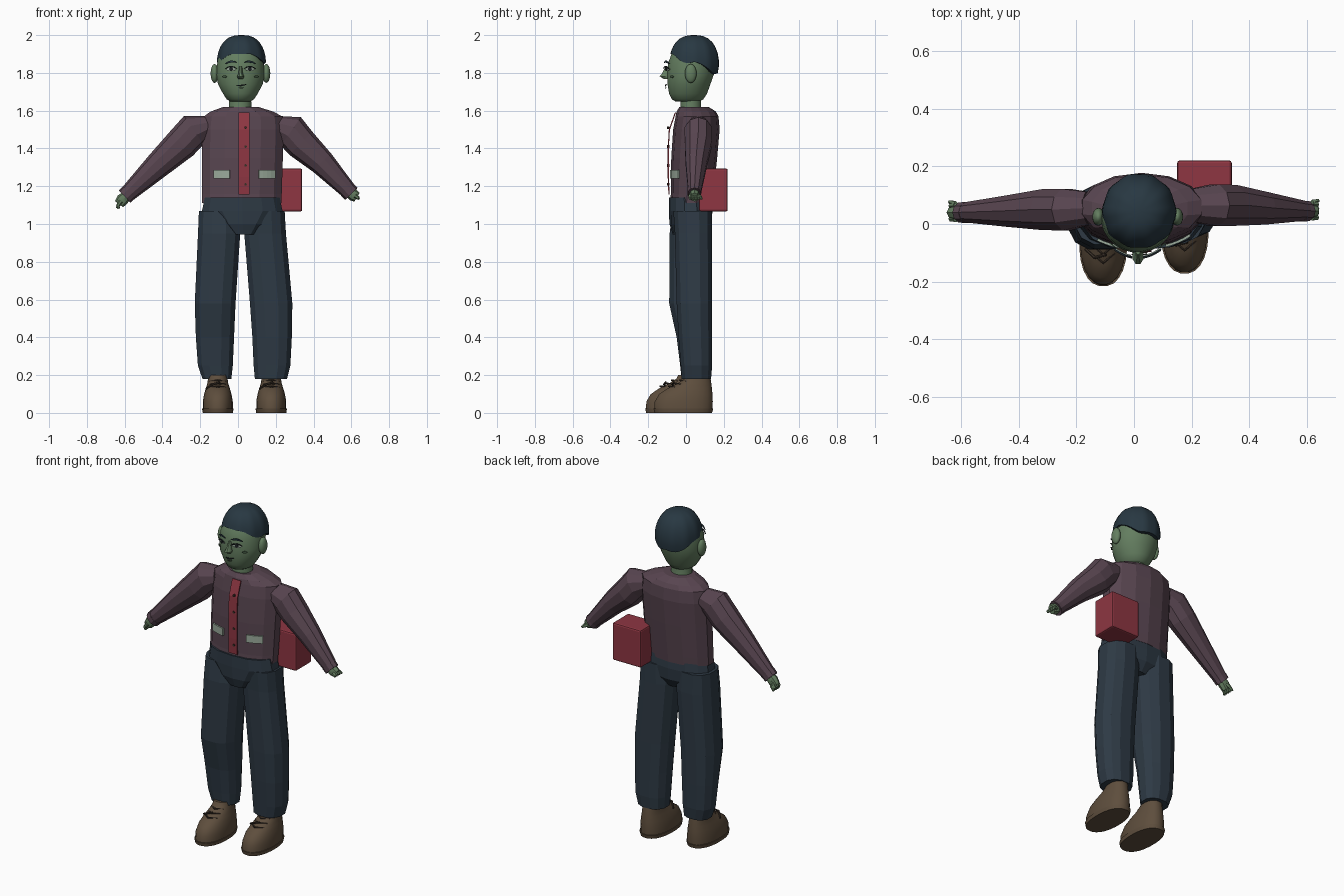
import bpy, bmesh
from math import sin, cos, pi, asin, sqrt
from mathutils import Vector

cube = bpy.data.objects.get("Cube")
if cube:
    bpy.data.objects.remove(cube, do_unlink=True)


def material(name, rgb):
    lin = [((c / 255 + 0.055) / 1.055) ** 2.4 for c in rgb] + [1]
    m = bpy.data.materials.new(name)
    m.use_nodes = True
    m.diffuse_color = lin
    m.node_tree.nodes["Principled BSDF"].inputs["Base Color"].default_value = lin
    return m


SKIN = material("green skin", (100, 126, 96))
HAIR = material("dark hair", (40, 56, 66))
SHIRT = material("plum shirt", (88, 69, 80))
TROUSERS = material("navy trousers", (46, 58, 69))
RED = material("red", (142, 54, 66))
SHOE = material("brown leather", (94, 78, 61))
POCKET = material("pale grey green", (154, 170, 155))
DARK = material("dark feature", (30, 36, 38))
LACE = material("dark lace", (58, 48, 40))
MARK = material("dark green", (66, 88, 66))


def build(name, verts, faces, mat, smooth=None):
    bm = bmesh.new()
    vs = [bm.verts.new(v) for v in verts]
    for f in faces:
        bm.faces.new([vs[i] for i in f])
    bmesh.ops.recalc_face_normals(bm, faces=bm.faces)
    me = bpy.data.meshes.new(name)
    bm.to_mesh(me)
    bm.free()
    ob = bpy.data.objects.new(name, me)
    bpy.context.collection.objects.link(ob)
    me.materials.append(mat)
    if smooth:
        bpy.ops.object.select_all(action="DESELECT")
        ob.select_set(True)
        bpy.context.view_layer.objects.active = ob
        bpy.ops.object.shade_smooth_by_angle(angle=smooth)
    return ob


def skin_rings(name, rings, mat, smooth=None):
    """Join equal rings of points into a capped solid."""
    n = len(rings[0])
    verts = [p for r in rings for p in r]
    faces = [(k * n + i, k * n + (i + 1) % n, (k + 1) * n + (i + 1) % n, (k + 1) * n + i)
             for k in range(len(rings) - 1) for i in range(n)]
    faces += [tuple(range(n)), tuple(range(len(verts) - n, len(verts)))]
    return build(name, verts, faces, mat, smooth)


def loft(name, levels, mat, sides=14, power=2, smooth=None):
    """Stack level rings given as (z, x0, x1, y0, y1)."""
    def bend(t):
        return (1 if t > 0 else -1) * abs(t) ** (2 / power)
    rings = []
    for z, x0, x1, y0, y1 in levels:
        angles = [2 * pi * (i + 0.5) / sides for i in range(sides)]
        rings.append([((x0 + x1) / 2 + (x1 - x0) / 2 * bend(cos(a)),
                       (y0 + y1) / 2 + (y1 - y0) / 2 * bend(sin(a)), z) for a in angles])
    return skin_rings(name, rings, mat, smooth)


def tube(name, path, mat, sides=10, smooth=None):
    """Sweep a section along (x, y, z, radius, y radius)."""
    pts = [Vector(p[:3]) for p in path]
    rings = []
    for i, p in enumerate(path):
        d = (pts[min(i + 1, len(pts) - 1)] - pts[max(i - 1, 0)]).normalized()
        u = d.cross(Vector((0, 1, 0)))
        u = u.normalized() if u.length > 0.1 else Vector((1, 0, 0))
        v = u.cross(d)
        rings.append([pts[i] + u * p[3] * cos(2 * pi * k / sides) + v * p[-1] * sin(2 * pi * k / sides)
                      for k in range(sides)])
    return skin_rings(name, rings, mat, smooth)


def ribbon(name, a, b, mat, thick=0.006):
    n = len(a)
    ob = build(name, a + b, [(i, i + 1, n + i + 1, n + i) for i in range(n - 1)], mat)
    mod = ob.modifiers.new("thickness", "SOLIDIFY")
    mod.thickness, mod.offset = thick, 0
    return ob


# Torso, hips and neck
loft("shirt", [(1.11, -.195, .235, -.085, .14), (1.16, -.195, .237, -.08, .145),
               (1.35, -.195, .243, -.078, .165), (1.5, -.195, .248, -.068, .178),
               (1.57, -.185, .24, -.055, .172), (1.595, -.15, .19, -.05, .158),
               (1.62, -.08, .11, -.035, .12)], SHIRT)
loft("trouser_hips", [(1.14, -.18, .225, -.09, .135), (1.07, -.195, .24, -.09, .14),
                      (1.0, -.12, .17, -.088, .135), (.945, -.045, .105, -.07, .1)],
     TROUSERS, 14, 2.4)
loft("neck", [(1.58, -.055, .075, -.035, .09), (1.62, -.05, .072, -.03, .08),
              (1.7, -.05, .07, -.03, .08)], SKIN, 16, smooth=0.6)

# Trouser legs
loft("right_trouser_leg", [(1.07, -.21, .005, -.075, .138), (.95, -.215, .015, -.09, .14),
                           (.58, -.232, -.01, -.092, .13), (.4, -.226, -.018, -.052, .125),
                           (.25, -.215, -.025, -.033, .12), (.18, -.19, -.033, -.025, .11)],
     TROUSERS, 12, 2.4)
loft("left_trouser_leg", [(1.07, .035, .25, -.07, .14), (.95, .03, .257, -.062, .14),
                          (.58, .06, .291, -.052, .141), (.4, .073, .288, -.042, .141),
                          (.25, .08, .28, -.03, .141), (.18, .087, .262, -.025, .135)],
     TROUSERS, 12, 2.4)

# Shoes with soles and laces
for side, cx, front in (("right", -.107, -.217), ("left", .176, -.173)):
    def level(z, w, f, b):
        return (z, cx - w, cx + w, front + f, front + b)
    loft(side + "_sole", [level(0, .08, .005, .312), level(.022, .084, 0, .318)],
         SHOE, 24, 2.3, 0.6)
    loft(side + "_shoe", [level(.022, .08, .004, .314), level(.06, .08, .006, .316),
                          level(.1, .073, .03, .314), level(.13, .064, .075, .311),
                          level(.155, .056, .125, .308), level(.18, .052, .165, .304),
                          level(.2, .05, .175, .3)], SHOE, 24, 2.2, 0.9)
    for k in range(3):
        z, y = .135 + k * .016, front + .085 + k * .03
        tube(f"{side}_lace_{k}", [(cx - .04, y + .03, z, .005), (cx, y - .004, z + .006, .005),
                                  (cx + .04, y + .03, z, .005)], LACE, 6)
    tube(side + "_lace_bow", [(cx - .062, front + .13, .128, .005), (cx - .03, front + .10, .15, .006),
                              (cx + .01, front + .11, .163, .005)], LACE, 6)

# Sleeves, cuffs and hands
arms = {
    "right": [(-.16, .055, 1.52, .055, .06), (-.235, .05, 1.495, .092, .076),
              (-.30, .05, 1.425, .088, .075), (-.425, .045, 1.31, .07, .058),
              (-.60, .04, 1.145, .042, .034)],
    "left": [(.2, .065, 1.52, .055, .06), (.28, .065, 1.49, .092, .076),
             (.335, .065, 1.425, .086, .075), (.445, .055, 1.325, .068, .06),
             (.60, .045, 1.16, .042, .034)]}
for side, path in arms.items():
    s = -1 if side == "right" else 1
    tube(side + "_sleeve", path, SHIRT)
    end, drop = Vector(path[-1][:3]), (.04 if s < 0 else .018)
    x, y, z = end
    tube(side + "_cuff", [(x - s * .022, y, z + .022, .046, .038), (x, y, z, .045, .037)], SHIRT)
    tube(side + "_palm", [(x - s * .01, y, z + .005, .027, .026), (x + s * .012, y, z - drop * .4, .033, .028),
                          (x + s * .03, y, z - drop, .027, .022)], SKIN, 8, 0.7)
    for k in range(4):
        fy = y - .022 + k * .015
        tube(f"{side}_finger_{k}", [(x + s * .02, fy, z - drop * .6, .012),
                                    (x + s * .036, fy, z - drop * 1.2, .010),
                                    (x + s * .032, fy, z - drop * 1.6, .007)], SKIN, 6)
    tube(side + "_thumb", [(x + s * .01, y + .015, z - .01, .011), (x + s * .026, y + .032, z - drop, .010),
                           (x + s * .042, y + .037, z - drop * 1.5, .006)], SKIN, 6)

# Shirt placket, buttons and pockets
line = [(1.59, -.056), (1.5, -.088), (1.4, -.094), (1.25, -.094), (1.155, -.09)]
ribbon("placket", [(.003, y, z) for z, y in line], [(.06, y, z) for z, y in line], RED)
for k in range(4):
    z = 1.51 - k * .1
    tube(f"button_{k}", [(.04, -.088, z, .007), (.04, -.1, z, .007)], LACE, 8)
for side, x0, x1 in (("right", -.127, -.043), ("left", .11, .195)):
    xs = [x0 + (x1 - x0) * k / 4 for k in range(5)]
    curve = [(x, .036 - .122 * sqrt(1 - ((x - .021) / .22) ** 2)) for x in xs]
    ribbon(side + "_pocket", [(x, y, 1.285) for x, y in curve],
           [(x, y, 1.24) for x, y in curve], POCKET, .009)

# Red satchel at the hip
bpy.ops.mesh.primitive_cube_add(size=1, location=(.245, .145, 1.18))
bag = bpy.context.object
bag.name = "satchel"
bag.scale = (.19, .152, .226)
bpy.ops.object.transform_apply(location=False, rotation=False, scale=True)
bag.data.materials.append(RED)
bevel = bag.modifiers.new("bevel", "BEVEL")
bevel.width, bevel.segments = .009, 2

# Head
loft("head", [(1.648, -.04, .065, -.055, .07), (1.66, -.06, .085, -.075, .092),
              (1.69, -.08, .105, -.09, .112), (1.74, -.107, .132, -.099, .13),
              (1.79, -.116, .142, -.1, .148), (1.85, -.111, .137, -.096, .156),
              (1.9, -.1, .13, -.078, .15), (1.95, -.065, .1, -.04, .11)],
     SKIN, 24, smooth=1.0)
for side, x in (("right", -.124), ("left", .15)):
    bpy.ops.mesh.primitive_uv_sphere_add(segments=16, ring_count=10, location=(x, .025, 1.797))
    ear = bpy.context.object
    ear.name = side + "_ear"
    ear.scale = (.021, .031, .05)
    ear.data.materials.append(SKIN)
    bpy.ops.object.shade_smooth()
loft("nose", [(1.835, .006, .022, -.108, -.08), (1.795, .001, .027, -.13, -.08),
              (1.782, -.006, .034, -.142, -.08), (1.768, 0, .028, -.12, -.08)], SKIN, 8, smooth=0.8)

# Hair cap with a swept hairline
seg, steps, rings = 40, 8, []
for k in range(-1, steps):
    ring = []
    for i in range(seg):
        a = 2 * pi * i / seg
        f = -sin(a)
        low = 1.858 + (.05 * f ** 3 if f > 0 else .065 * f) + .007 * sin(5 * a)
        e0 = asin((low - 1.85) / .15)
        e = e0 + (pi / 2 - e0) * max(k, 0) / steps
        r = cos(e) ** .75 * (1 + .018 * cos(10 * a)) * (.8 if k < 0 else 1)
        ring.append((.018 + .128 * r * cos(a), .043 + .133 * r * sin(a), 1.85 + .15 * sin(e)))
    rings.append(ring)
rings.append([(.018 + .01 * cos(2 * pi * i / seg), .043 + .01 * sin(2 * pi * i / seg), 2)
              for i in range(seg)])
skin_rings("hair", rings, HAIR, 0.8)


# Painted face features
def feature(name, cx, z, w, up, down, mat, lift=0.0, tilt=0.0):
    xs = [cx + w * (k / 4 - 1) for k in range(9)]
    ys = [-.108 - lift + 4.5 * (x - .013) ** 2 for x in xs]
    arch = [1 - (k / 4 - 1) ** 2 for k in range(9)]
    top = [(x, y, z + up * h + tilt * (x - cx) + .001) for x, y, h in zip(xs, ys, arch)]
    low = [(x, y, z + down * h + tilt * (x - cx) - .001) for x, y, h in zip(xs, ys, arch)]
    ribbon(name, top, low, mat, .004)


for side, s in (("right", -1), ("left", 1)):
    x = .013 + s * .05
    feature(side + "_eye", x, 1.819, .026, .012, -.009, POCKET, .004)
    feature(side + "_iris", x, 1.82, .009, .009, -.008, DARK, .008)
    feature(side + "_eyelid", x, 1.822, .03, .014, .009, DARK, .012)
    feature(side + "_eyebrow", x, 1.85, .032, .014, .005, HAIR, .008, -s * .1)
    feature(side + "_cheek_mark", .013 + s * .085, 1.78, .012, .006, -.006, MARK)
feature("mouth", .018, 1.738, .027, -.002, -.008, DARK, 0, .1)
feature("lower_lip", .018, 1.722, .014, 0, -.004, MARK)
